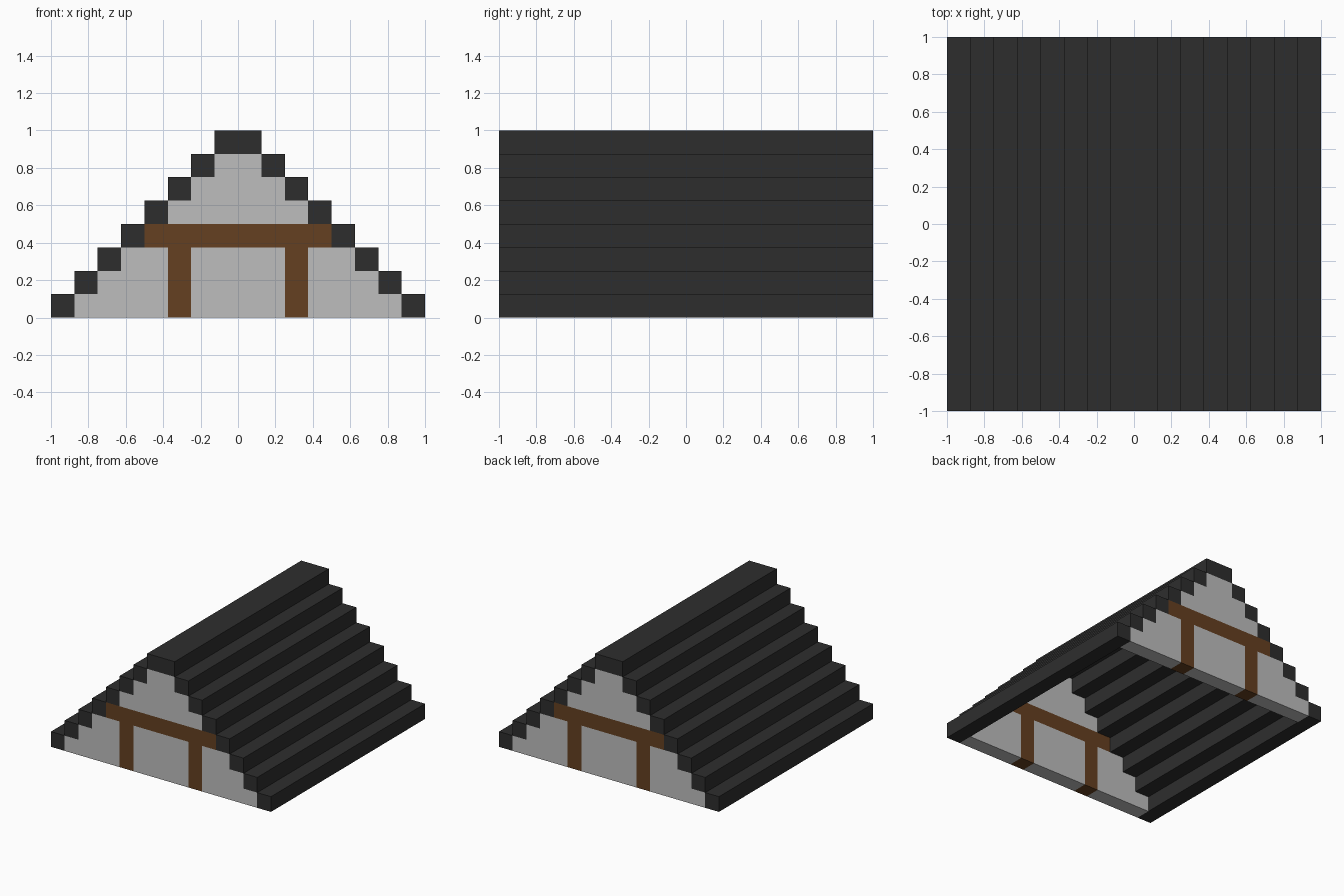
import bpy
import bmesh

cube = bpy.data.objects.get("Cube")
if cube:
    bpy.data.objects.remove(cube, do_unlink=True)

U = 0.125  # size of one roof step


def material(name, rgb):
    mat = bpy.data.materials.new(name)
    mat.use_nodes = True
    mat.diffuse_color = (*rgb, 1)
    bsdf = next(n for n in mat.node_tree.nodes if n.type == "BSDF_PRINCIPLED")
    bsdf.inputs["Base Color"].default_value = (*rgb, 1)
    bsdf.inputs["Roughness"].default_value = 0.9
    return mat


SLATE = material("dark slate", (0.027, 0.027, 0.027))
PLASTER = material("light grey plaster", (0.515, 0.515, 0.515))
WOOD = material("brown timber", (0.130, 0.051, 0.015))


def prism(name, profiles, y0, y1, mat):
    """Extrude closed (x, z) profiles, given in steps, from y0 to y1."""
    bm = bmesh.new()
    for profile in profiles:
        face = bm.faces.new([bm.verts.new((x * U, y0, z * U)) for x, z in profile])
        new = bmesh.ops.extrude_face_region(bm, geom=[face])["geom"]
        verts = [v for v in new if isinstance(v, bmesh.types.BMVert)]
        bmesh.ops.translate(bm, verts=verts, vec=(0, y1 - y0, 0))
    bmesh.ops.recalc_face_normals(bm, faces=bm.faces)
    mesh = bpy.data.meshes.new(name)
    bm.to_mesh(mesh)
    bm.free()
    mesh.materials.append(mat)
    obj = bpy.data.objects.new(name, mesh)
    bpy.context.scene.collection.objects.link(obj)
    return obj


def rect(x0, x1, z0, z1):
    return [(x0, z0), (x1, z0), (x1, z1), (x0, z1)]


def mirrored(profile):
    return [(-x, z) for x, z in profile]


def stairs(first, last):
    """Right-hand stepped edge of the gable, from row first up to row last."""
    return [(7 - row, z) for row in range(first, last + 1) for z in (row, row + 1)]


# Stepped roof courses and ridge
for row in range(7):
    course = rect(7 - row, 8 - row, row, row + 1)
    prism(f"roof_course_left_{row + 1}", [course], -1, 1, SLATE)
    prism(f"roof_course_right_{row + 1}", [mirrored(course)], -1, 1, SLATE)
prism("roof_ridge", [rect(-1, 1, 7, 8)], -1, 1, SLATE)

# Plaster profiles: gable top, outer panels, middle panel
right_edge = stairs(4, 6)
gable_top = right_edge + mirrored(right_edge)[::-1]
side_panel = [(3, 0)] + stairs(0, 2) + [(3, 3)]
middle_panel = rect(-2, 2, 0, 3)
panels = [gable_top, side_panel, mirrored(side_panel), middle_panel]

# Timber profile: crossbeam standing on two posts, as one piece
half_frame = [(2, 3), (2, 0), (3, 0), (3, 3), (4, 3), (4, 4)]
frame = half_frame + mirrored(half_frame)[::-1]

# End walls, flush with the roof ends
for end, y0, y1 in (("front", -1, -1 + U), ("back", 1 - U, 1)):
    prism(f"{end}_wall_panels", panels, y0, y1, PLASTER)
    prism(f"{end}_timber_frame", [frame], y0, y1, WOOD)
